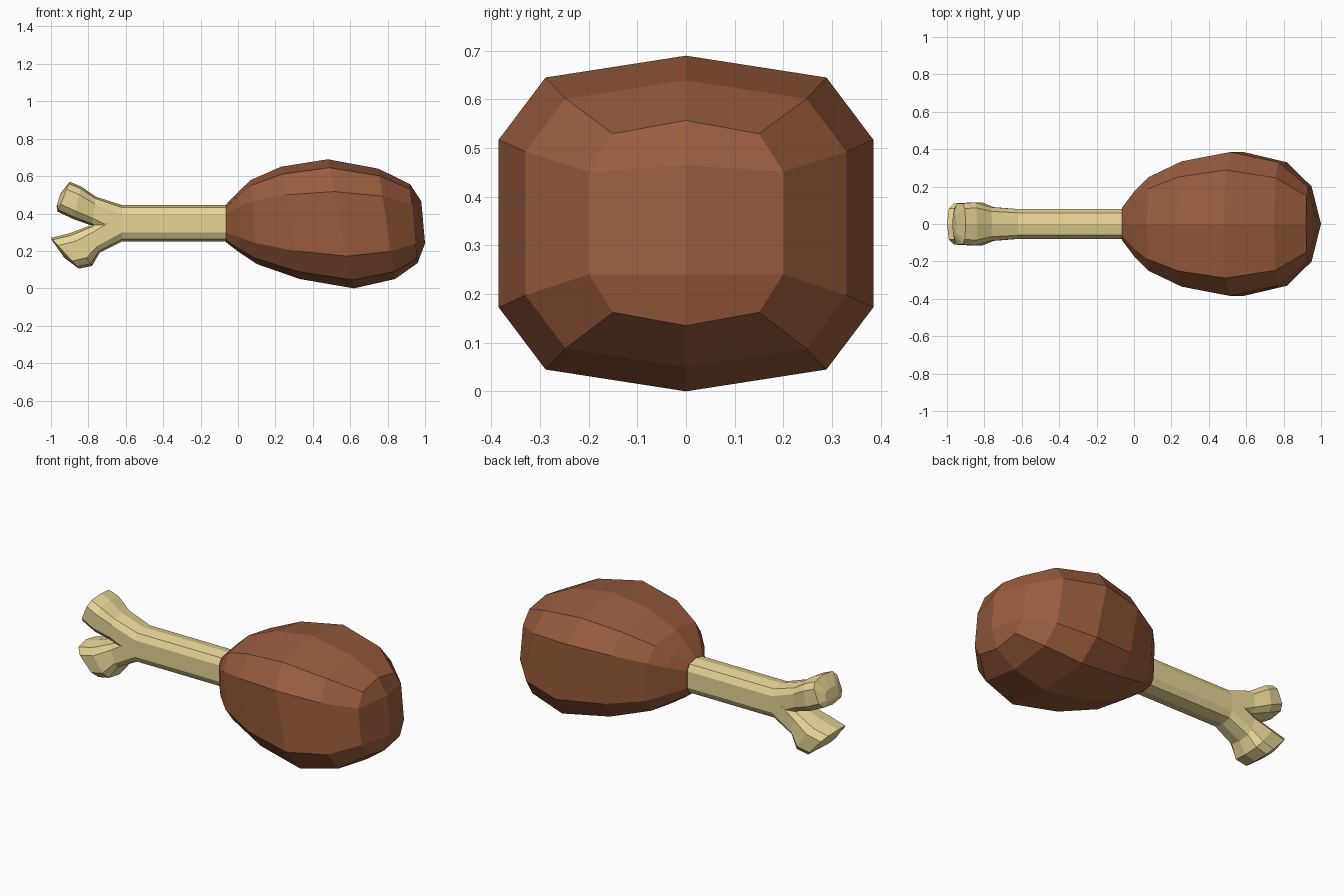
import bpy, bmesh

if "Cube" in bpy.data.objects:
    bpy.data.objects.remove(bpy.data.objects["Cube"])

# Ten-sided cross-section: (width factor, fraction down from top to bottom)
HALF = [(0.75, 0.065), (1, 0.25), (1, 0.75), (0.75, 0.935)]
SECTION = [(0, 0)] + HALF + [(0, 1)] + [(-w, t) for w, t in reversed(HALF)]


def loft(bm, rings, cap_start=True, cap_end=True):
    """Skin rings given as (x_top, z_top, x_bottom, z_bottom, half_width)."""
    loops = []
    for xt, zt, xb, zb, hw in rings:
        loops.append([bm.verts.new((xt + (xb - xt) * t, w * hw, zt + (zb - zt) * t))
                      for w, t in SECTION])
    n = len(SECTION)
    for a, b in zip(loops, loops[1:]):
        for i in range(n):
            j = (i + 1) % n
            bm.faces.new((a[i], a[j], b[j], b[i]))
    if cap_start:
        bm.faces.new(loops[0])
    if cap_end:
        bm.faces.new(loops[-1])
    return loops


def finish(bm, name, color):
    bmesh.ops.recalc_face_normals(bm, faces=bm.faces[:])
    mesh = bpy.data.meshes.new(name)
    bm.to_mesh(mesh)
    bm.free()
    mat = bpy.data.materials.new(name + "_color")
    mat.diffuse_color = color
    mat.use_nodes = True
    mat.node_tree.nodes["Principled BSDF"].inputs["Base Color"].default_value = mat.diffuse_color
    mesh.materials.append(mat)
    obj = bpy.data.objects.new(name, mesh)
    bpy.context.collection.objects.link(obj)
    return obj


# Meat: tilted rings with a slightly domed blunt end
bm = bmesh.new()
loops = loft(bm, [
    (-0.065, 0.447, -0.065, 0.247, 0.085),
    (0.00, 0.515, 0.01, 0.19, 0.175),
    (0.07, 0.58, 0.10, 0.13, 0.25),
    (0.23, 0.65, 0.33, 0.05, 0.335),
    (0.48, 0.69, 0.62, 0.0, 0.385),
    (0.75, 0.64, 0.84, 0.05, 0.33),
    (0.92, 0.557, 0.96, 0.135, 0.20),
], cap_end=False)
e = loops[-1]
p = bm.verts.new((0.98, 0, 0.465))
q = bm.verts.new((1.0, 0, 0.24))
for face in ((e[0], e[1], e[2], p), (e[0], p, e[8], e[9]),
             (e[2], e[3], q, p), (p, q, e[7], e[8]),
             (e[3], e[4], e[5], q), (e[5], e[6], e[7], q)):
    bm.faces.new(face)
finish(bm, "meat", (0.32, 0.107, 0.047, 1))

# Bone: straight shaft that forks into two knuckles
bm = bmesh.new()
joint = (-0.62, 0.445, -0.62, 0.25, 0.08)
loft(bm, [(0.0, 0.445, 0.0, 0.25, 0.08), joint], cap_end=False)
loft(bm, [
    joint,
    (-0.76, 0.49, -0.78, 0.335, 0.09),
    (-0.84, 0.545, -0.88, 0.37, 0.115),
    (-0.90, 0.57, -0.965, 0.41, 0.11),
    (-0.95, 0.505, -0.97, 0.44, 0.06),
], cap_start=False)
loft(bm, [
    joint,
    (-0.78, 0.34, -0.74, 0.19, 0.09),
    (-0.90, 0.295, -0.78, 0.12, 0.115),
    (-1.0, 0.27, -0.85, 0.105, 0.11),
    (-0.99, 0.25, -0.93, 0.165, 0.06),
], cap_start=False)
finish(bm, "bone", (0.79, 0.67, 0.30, 1))
